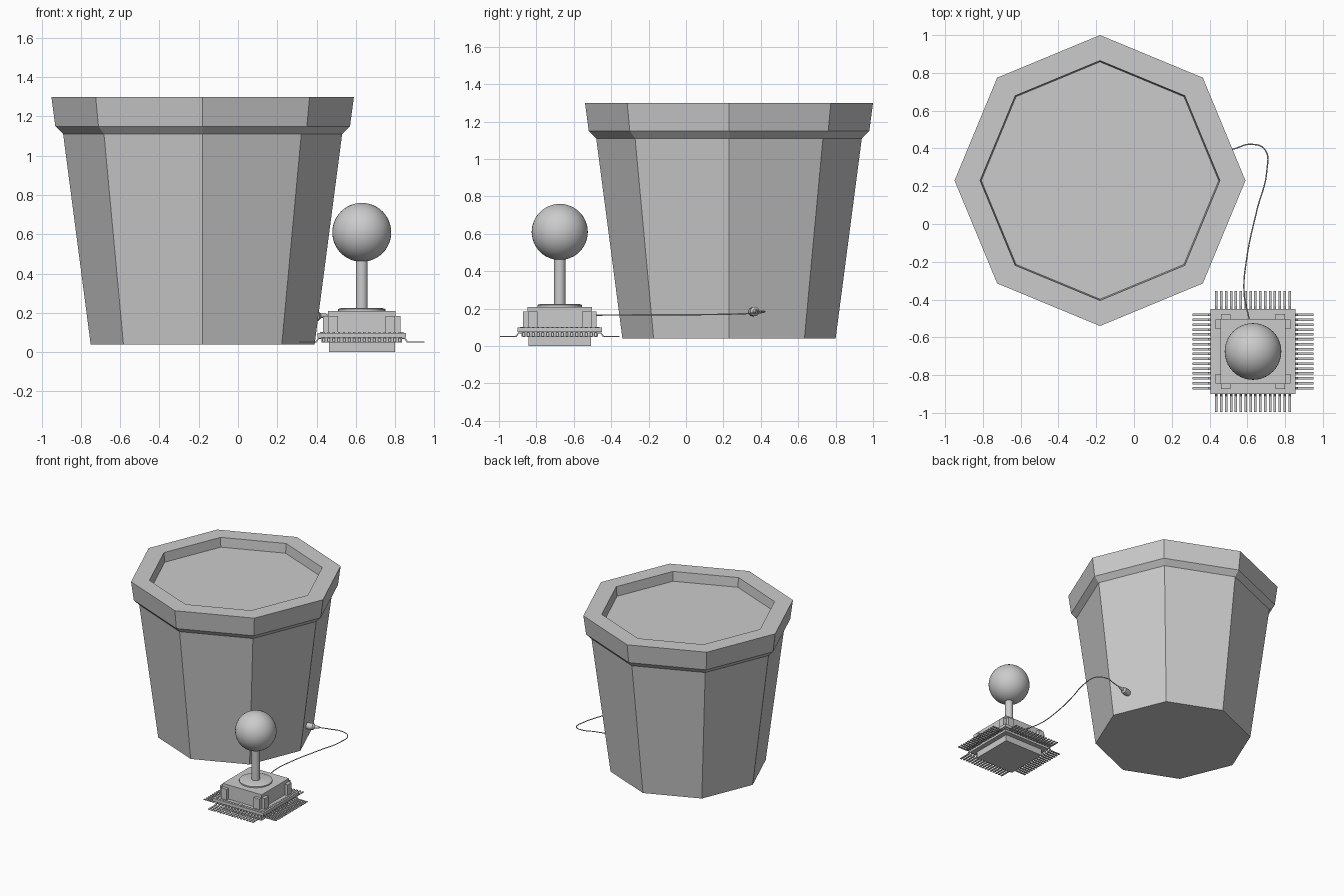
import bpy, bmesh, math
from mathutils import Vector, Matrix

if "Cube" in bpy.data.objects:
    bpy.data.objects.remove(bpy.data.objects["Cube"])

CX, CY = 0.63, -0.675  # joystick centre


def finish(bm, name, smooth=False):
    bmesh.ops.recalc_face_normals(bm, faces=bm.faces)
    me = bpy.data.meshes.new(name)
    bm.to_mesh(me)
    bm.free()
    ob = bpy.data.objects.new(name, me)
    bpy.context.collection.objects.link(ob)
    if smooth:
        bpy.ops.object.select_all(action='DESELECT')
        bpy.context.view_layer.objects.active = ob
        ob.select_set(True)
        bpy.ops.object.shade_smooth_by_angle(angle=math.radians(35))
    return ob


def lathe(name, profile, n, matrix, smooth=False):
    """Closed revolved solid from (radius, height) pairs."""
    bm = bmesh.new()
    rings = [[bm.verts.new(matrix @ Vector((r * math.cos(2 * math.pi * i / n),
                                            r * math.sin(2 * math.pi * i / n), z)))
              for i in range(n)] for r, z in profile]
    for a, b in zip(rings, rings[1:]):
        for i in range(n):
            j = (i + 1) % n
            bm.faces.new((a[i], a[j], b[j], b[i]))
    bm.faces.new(rings[0])
    bm.faces.new(rings[-1])
    return finish(bm, name, smooth)


def add_box(bm, x, y, z0, z1, sx, sy):
    m = Matrix.Translation((x, y, (z0 + z1) / 2)) @ Matrix.Diagonal((sx, sy, z1 - z0, 1))
    bmesh.ops.create_cube(bm, size=1, matrix=m)


def box(name, half, z0, z1):
    bm = bmesh.new()
    add_box(bm, CX, CY, z0, z1, 2 * half, 2 * half)
    return finish(bm, name)


# Octagonal pot with a rim and recessed soil
lathe("flower_pot", [(0.57, 0.04), (0.71, 1.11), (0.75, 1.15), (0.77, 1.30),
                     (0.635, 1.30), (0.628, 1.225)], 8,
      Matrix.Translation((-0.18, 0.23, 0)))

# Chip package: lower block, flange and joystick housing
box("chip_base", 0.168, 0.0, 0.052)
box("chip_core", 0.205, 0.05, 0.08)
box("chip_flange", 0.225, 0.074, 0.098)
box("joystick_housing", 0.172, 0.095, 0.21)

# Gull-wing pins, sixteen per side
bm = bmesh.new()
profile = [(0.19, 0.072), (0.222, 0.072), (0.236, 0.055), (0.32, 0.055),
           (0.32, 0.049), (0.230, 0.049), (0.218, 0.066), (0.19, 0.066)]
for side in range(4):
    m = Matrix.Translation((CX, CY, 0)) @ Matrix.Rotation(side * math.pi / 2, 4, 'Z')
    for i in range(16):
        y = (i - 7.5) * 0.0258
        a, b = [[bm.verts.new(m @ Vector((px, y + s * 0.0065, pz))) for px, pz in profile]
                for s in (-1, 1)]
        bm.faces.new(a)
        bm.faces.new(b[::-1])
        for k in range(len(a)):
            j = (k + 1) % len(a)
            bm.faces.new((a[k], b[k], b[j], a[j]))
finish(bm, "chip_pins")

# Small contacts along the flange top
bm = bmesh.new()
for i in range(16):
    t = (i - 7.5) * 0.0258
    for s in (-1, 1):
        add_box(bm, CX + t, CY + s * 0.205, 0.095, 0.102, 0.012, 0.014)
        add_box(bm, CX + s * 0.205, CY + t, 0.095, 0.102, 0.014, 0.012)
finish(bm, "flange_contacts")

# Clips on the housing, two per side near the corners
bm = bmesh.new()
for s in (-1, 1):
    for t in (-1, 1):
        add_box(bm, CX + s * 0.18, CY + t * 0.145, 0.097, 0.185, 0.035, 0.05)
        add_box(bm, CX + t * 0.145, CY + s * 0.18, 0.097, 0.185, 0.05, 0.035)
finish(bm, "corner_clips")

# Joystick collar, shaft and ball
at = Matrix.Translation((CX, CY, 0))
lathe("joystick_collar", [(0.12, 0.205), (0.12, 0.219), (0.105, 0.225)], 32, at, True)
lathe("joystick_shaft", [(0.03, 0.215), (0.03, 0.49)], 24, at, True)
bm = bmesh.new()
bmesh.ops.create_uvsphere(bm, u_segments=40, v_segments=24, radius=0.15,
                          matrix=Matrix.Translation((CX, CY, 0.61)))
finish(bm, "joystick_ball", True)

# Plug pressed into the pot wall
start, end = Vector((0.34, 0.352, 0.182)), Vector((0.455, 0.378, 0.187))
axis = end - start
plug = Matrix.Translation(start) @ axis.to_track_quat('Z', 'Y').to_matrix().to_4x4()
L = axis.length
lathe("cable_plug", [(0.022, 0), (0.025, L * 0.3), (0.025, L * 0.6),
                     (0.013, L * 0.7), (0.008, L)], 16, plug, True)

# Cable from the housing to the plug
cu = bpy.data.curves.new("cable", 'CURVE')
cu.dimensions = '3D'
cu.bevel_depth = 0.0035
cu.bevel_resolution = 2
cu.resolution_u = 10
pts = [(0.61, -0.505, 0.165), (0.583, -0.37, 0.166), (0.597, -0.18, 0.167),
       (0.65, 0.07, 0.168), (0.703, 0.28, 0.172), (0.692, 0.395, 0.178),
       (0.62, 0.422, 0.184), (0.53, 0.398, 0.187), tuple(end)]
sp = cu.splines.new('BEZIER')
sp.bezier_points.add(len(pts) - 1)
for bp, p in zip(sp.bezier_points, pts):
    bp.co = p
    bp.handle_left_type = bp.handle_right_type = 'AUTO'
cu.use_fill_caps = True
bpy.context.collection.objects.link(bpy.data.objects.new("cable", cu))
